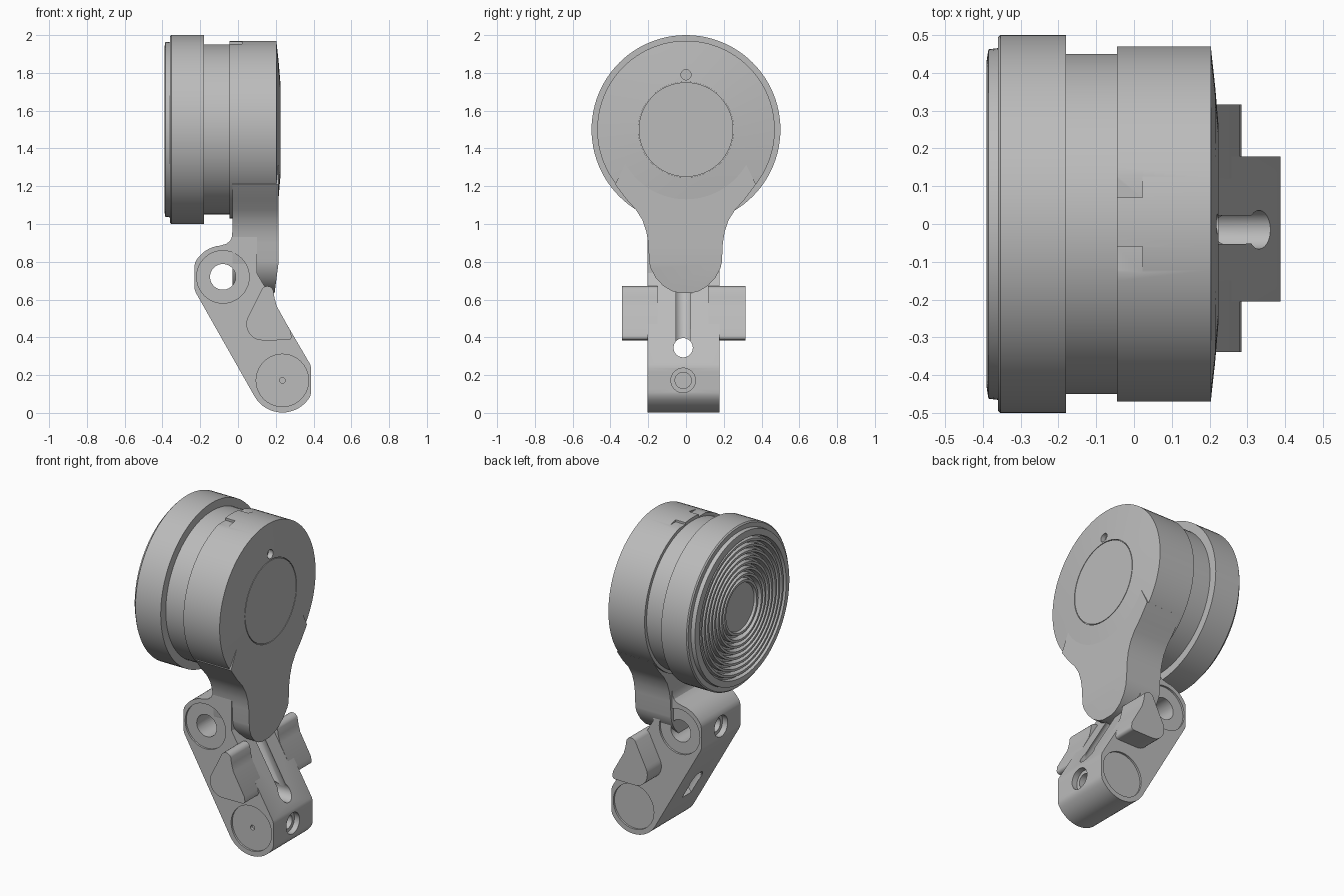
import bpy, bmesh, math
from mathutils import Vector

if "Cube" in bpy.data.objects:
    bpy.data.objects.remove(bpy.data.objects["Cube"])

grey = bpy.data.materials.new("plain grey")
grey.use_nodes = True
grey.diffuse_color = (0.5, 0.5, 0.5, 1)
grey.node_tree.nodes["Principled BSDF"].inputs["Base Color"].default_value = (0.5, 0.5, 0.5, 1)


def make(name, bm):
    bmesh.ops.recalc_face_normals(bm, faces=bm.faces[:])
    mesh = bpy.data.meshes.new(name)
    bm.to_mesh(mesh)
    bm.free()
    mesh.materials.append(grey)
    ob = bpy.data.objects.new(name, mesh)
    bpy.context.collection.objects.link(ob)
    return ob


def prism(points, lo, hi, axis):
    """Extrude a 2D outline along x (outline is y,z) or y (outline is x,z)."""
    bm = bmesh.new()
    place = (lambda a, b: (lo, a, b)) if axis == "x" else (lambda a, b: (a, lo, b))
    face = bm.faces.new([bm.verts.new(place(a, b)) for a, b in points])
    out = bmesh.ops.extrude_face_region(bm, geom=[face])
    step = Vector((hi - lo, 0, 0)) if axis == "x" else Vector((0, hi - lo, 0))
    bmesh.ops.translate(bm, vec=step, verts=[v for v in out["geom"] if isinstance(v, bmesh.types.BMVert)])
    return bm


def rod(p, q, r):
    p, q = Vector(p), Vector(q)
    bm = bmesh.new()
    bmesh.ops.create_cone(bm, cap_ends=True, segments=40, radius1=r, radius2=r, depth=(q - p).length)
    bm.transform((q - p).to_track_quat("Z", "Y").to_matrix().to_4x4())
    bmesh.ops.translate(bm, vec=(p + q) / 2, verts=bm.verts[:])
    return bm


def cut(ob, cutters):
    bpy.context.view_layer.objects.active = ob
    for bm in cutters:
        tool = make("cutter", bm)
        tool.hide_render = True
        mod = ob.modifiers.new("cut", "BOOLEAN")
        mod.operation, mod.solver, mod.object = "DIFFERENCE", "EXACT", tool
        bpy.ops.object.modifier_apply(modifier=mod.name)
        bpy.data.objects.remove(tool)


def smooth(ob):
    bpy.ops.object.select_all(action="DESELECT")
    ob.select_set(True)
    bpy.context.view_layer.objects.active = ob
    bpy.ops.object.shade_smooth_by_angle(angle=math.radians(25))


def arc(cx, cz, r, start, end, n=16):
    turn = [math.radians(start + (end - start) * i / n) for i in range(n + 1)]
    return [(cx + r * math.cos(t), cz + r * math.sin(t)) for t in turn]


# Drum: ridged front, collar, waist and rear housing, turned about x
profile = [(-0.365, 0), (-0.365, 0.145), (-0.38, 0.15), (-0.38, 0.165)]
for i in range(7):
    r = 0.17 + i * 0.034
    profile += [(-0.355, r), (-0.355, r + 0.012), (-0.385, r + 0.018), (-0.385, r + 0.032)]
profile += [(-0.365, 0.412), (-0.365, 0.42), (-0.39, 0.424), (-0.39, 0.43), (-0.385, 0.462),
            (-0.36, 0.465), (-0.36, 0.493), (-0.353, 0.5), (-0.18, 0.5), (-0.18, 0.45),
            (-0.045, 0.45), (-0.045, 0.47), (0.203, 0.47), (0.215, 0.36), (0.224, 0.254),
            (0.216, 0.254), (0.216, 0.25), (0.224, 0.25), (0.224, 0)]
bm = bmesh.new()
ring = [bm.verts.new((x, 0, 1.5 + r)) for x, r in profile]
edges = [bm.edges.new(pair) for pair in zip(ring, ring[1:])]
bmesh.ops.spin(bm, geom=ring + edges, cent=(0, 0, 1.5), axis=(1, 0, 0),
               angle=math.tau, steps=96, use_merge=True)
bmesh.ops.remove_doubles(bm, verts=bm.verts[:], dist=0.0001)
drum = make("drum", bm)
# Index notches on top and a pin hole in the rear face
flat = [(-0.05, 1.952), (0.022, 1.952), (0.022, 2.05), (-0.05, 2.05)]
cut(drum, [prism(flat, 0.07, 0.2, "y"), prism(flat, -0.2, -0.06, "y"),
           rod((0.19, 0, 1.79), (0.3, 0, 1.79), 0.027)])
smooth(drum)

# Neck: flares into the drum, rounded tongue at the bottom
flare = [(0.3, 1.35), (0.37, 1.21), (0.31, 1.13), (0.26, 1.075), (0.225, 1.02), (0.205, 0.96), (0.195, 0.9)]
half = flare + [(0.19, 0.8), (0.182, 0.765), (0.155, 0.715), (0.115, 0.672), (0.07, 0.645), (0.03, 0.635)]
outline = half + [(-y - 0.005, z) for y, z in reversed(half)]
bm = prism(outline, -0.03, 0.214, "x")
bmesh.ops.bisect_plane(bm, geom=bm.verts[:] + bm.edges[:] + bm.faces[:],
                       plane_co=(0, 0, 0.79), plane_no=(0, 0, 1))
for v in bm.verts:
    if v.co.x > 0.1 and v.co.z < 0.79:
        v.co.x -= (0.79 - v.co.z) * 0.13
smooth(make("neck", bm))

# Link: slanted bar with two round ends, flattened at the sides, fillet up to the neck
knuckle, foot = (-0.08, 0.72), (0.235, 0.172)
low, high = -0.205, 0.178
shape = arc(*knuckle, 0.166, 210, 95) + [(-0.062, 0.895), (-0.042, 0.91), (-0.031, 0.935), (-0.03, 0.97),
                                         (0.1, 0.97), (0.1, 0.74)]
shape += arc(*foot, 0.17, 30, -150, 24)
shape = [(min(max(x, -0.23), 0.387), max(z, 0)) for x, z in shape]
link = make("link", prism(shape, low, high, "y"))
cutters = [rod((knuckle[0], -0.4, knuckle[1]), (knuckle[0], 0.4, knuckle[1]), 0.068)]
# Round recesses on both sides, small centre dot on the foot
for cx, cz in (knuckle, foot):
    cutters += [rod((cx, low - 0.1, cz), (cx, low + 0.012, cz), 0.139),
                rod((cx, high - 0.012, cz), (cx, high + 0.1, cz), 0.139)]
cutters += [rod((foot[0], low - 0.1, foot[1]), (foot[0], low + 0.03, foot[1]), 0.015)]
# Counterbored holes at both ends
mid = -0.015
for face, sign, z in ((0.387, -1, 0.172), (-0.23, 1, 0.72)):
    for r, depth in ((0.065, 0.035), (0.043, 0.13)):
        cutters.append(rod((face - sign * 0.1, mid, z), (face + sign * depth, mid, z), r))
# Cable passage: through hole, long groove and exit pocket
cutters += [rod((-0.2, mid, 0.345), (0.6, mid, 0.345), 0.051),
            rod((0.292, mid, 0.345), (0.108, mid, 0.665), 0.05),
            rod((-0.035, mid, 0.38), (0.04, mid, 0.25), 0.058)]
cut(link, cutters)
smooth(link)

# Teardrop side lugs
lug = arc(0.155, 0.637, 0.034, 150, 20, 8) + [(0.193, 0.61), (0.205, 0.565), (0.28, 0.43)]
lug += arc(0.265, 0.404, 0.019, 30, -90, 6) + arc(0.13, 0.47, 0.086, -90, -210, 12)
for name, lo, hi in (("right_lug", -0.338, -0.15), ("left_lug", 0.12, 0.316)):
    smooth(make(name, prism(lug, lo, hi, "y")))
